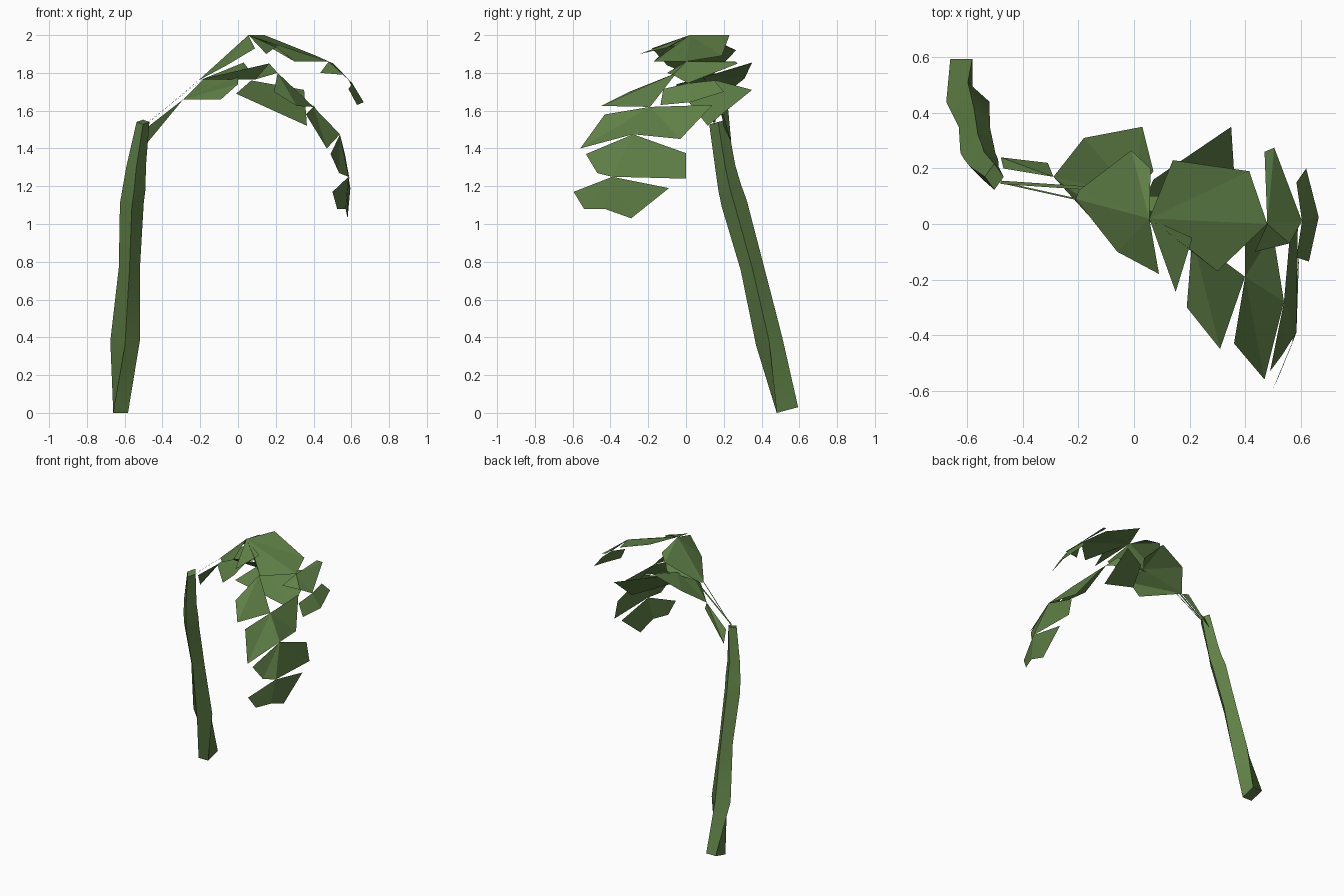
import bpy, bmesh
from math import radians, sin, cos
from mathutils import Vector

if "Cube" in bpy.data.objects:
    bpy.data.objects.remove(bpy.data.objects["Cube"], do_unlink=True)


def make_material(name, colour):
    mat = bpy.data.materials.new(name)
    mat.use_nodes = True
    mat.diffuse_color = colour
    mat.node_tree.nodes["Principled BSDF"].inputs["Base Color"].default_value = colour
    return mat


leaf_green = make_material("leaf green", (0.115, 0.215, 0.062, 1))


def finish(name, bm):
    """Turn a bmesh into a named, coloured object."""
    mesh = bpy.data.meshes.new(name)
    bm.to_mesh(mesh)
    bm.free()
    mesh.materials.append(leaf_green)
    obj = bpy.data.objects.new(name, mesh)
    bpy.context.collection.objects.link(obj)
    return obj


def leaflet(name, hub, *outline):
    """Thin folded blade: a fan of triangles from the hub, facing up."""
    bm = bmesh.new()
    centre = bm.verts.new(hub)
    rim = [bm.verts.new(p) for p in outline]
    for a, b in zip(rim, rim[1:]):
        bm.faces.new((centre, a, b))
    bm.normal_update()
    for face in bm.faces:
        if face.normal.z < 0:
            face.normal_flip()
    return finish(name, bm)


def strand(name, start, end, width):
    """Narrow flat strip between two points."""
    start, end = Vector(start), Vector(end)
    side = (end - start).cross(Vector((0, 0, 1))).normalized() * width / 2
    return leaflet(name, start - side, start + side, end + side, end - side)


def stem(name, rings, tilt):
    """Four-sided stalk lofted through leaning rings."""
    bm = bmesh.new()
    loops = []
    for x, y, z, rx, ry, turn in rings:
        loop = []
        for i in range(4):
            a = radians(turn + 90 * i - 90)
            dy = ry * sin(a)
            loop.append(bm.verts.new((x + rx * cos(a), y + dy, z + tilt * dy)))
        loops.append(loop)
    for low, high in zip(loops, loops[1:]):
        for i in range(4):
            j = (i + 1) % 4
            bm.faces.new((low[i], low[j], high[j], high[i]))
    bm.faces.new(loops[0][::-1])
    bm.faces.new(loops[-1])
    bmesh.ops.recalc_face_normals(bm, faces=bm.faces)
    obj = finish(name, bm)
    bpy.ops.object.select_all(action="DESELECT")
    obj.select_set(True)
    bpy.context.view_layer.objects.active = obj
    bpy.ops.object.shade_smooth_by_angle(angle=radians(35))
    return obj


# Leaning stalk: x, y, z, half width, half depth, turn
stem("stalk", [
    (-.622, .537, .015, .056, .08, -45),
    (-.598, .44, .38, .078, .07, 0),
    (-.575, .35, .77, .056, .06, 0),
    (-.562, .255, 1.11, .063, .066, 0),
    (-.55, .232, 1.19, .061, .06, 0),
    (-.54, .208, 1.3, .052, .052, 0),
    (-.503, .17, 1.54, .034, .047, 0),
], tilt=.27)

# Leaf stalks joining the stalk to both fronds
leaflet("lower_leaf_stalk", (-.48, .24, 1.43), (-.31, .22, 1.64),
        (-.29, .17, 1.66), (-.47, .2, 1.52))
strand("upper_leaf_stalk_back", (-.48, .15, 1.54), (-.18, .13, 1.77), .012)
strand("upper_leaf_stalk_front", (-.48, .15, 1.53), (-.21, .09, 1.76), .006)

# Spine points of the lower frond, from base to tip
low_base, low_rise, low_crown = (-.29, .17, 1.66), (0, .1, 1.78), (.21, -.05, 1.8)
low_bend, low_drop, low_end = (.4, -.19, 1.62), (.54, -.28, 1.475), (.585, -.39, 1.25)

leaflet("lower_first_back", low_rise, low_base, (-.18, .31, 1.77),
        (.03, .35, 1.855), (.07, .19, 1.8))
leaflet("lower_first_front", low_base, (-.09, -.05, 1.66),
        (0, -.05, 1.74), low_rise)
leaflet("lower_ridge", (.165, .02, 1.85), (-.2, .11, 1.765),
        (.09, .1, 1.765), low_crown)
leaflet("lower_second_back", (.365, .115, 1.52), (.35, .35, 1.71),
        (.07, .16, 1.76), (-.01, -.02, 1.69))
leaflet("lower_second_front", low_crown, (.19, -.3, 1.7),
        (.31, -.45, 1.625), low_bend)
leaflet("lower_third_front", low_bend, low_drop, (.47, -.56, 1.4), (.36, -.43, 1.58))
leaflet("lower_third_back", low_bend, low_drop, (.5, -.03, 1.45), (.4, .14, 1.63))
leaflet("lower_fourth", low_drop, (.49, -.53, 1.37), (.535, -.47, 1.27),
        low_end, (.59, 0, 1.24), (.565, 0, 1.375))
leaflet("lower_tip", low_end, (.5, -.595, 1.17), (.525, -.54, 1.08),
        (.57, -.43, 1.08), (.58, -.29, 1.03), (.595, -.09, 1.19))

# Spine points of the upper frond, from base to tip
top_base, top_crown = (-.2, .12, 1.765), (.055, .02, 2)
top_bend, top_end = (.48, 0, 1.86), (.605, .01, 1.745)

leaflet("upper_first_back", top_crown, top_base, (-.01, .265, 1.92), (.06, .2, 1.95))
leaflet("upper_first_front", top_crown, top_base, (-.21, .09, 1.76),
        (-.06, -.1, 1.84), (.09, -.18, 1.93))
leaflet("upper_second_back", top_crown, (.14, .23, 2), (.415, .19, 1.89),
        top_bend, (.3, -.17, 1.86), (.2, -.09, 1.94))
leaflet("upper_second_front", top_crown, (.15, -.245, 1.9), (.21, -.05, 1.945))
leaflet("upper_third_back", top_bend, (.47, .26, 1.86), (.505, .275, 1.85), top_end)
leaflet("upper_third_front", top_bend, top_end, (.56, -.07, 1.79), (.435, -.1, 1.8))
leaflet("upper_tip", top_end, (.585, .15, 1.76), (.62, .2, 1.7),
        (.665, .025, 1.645), (.63, -.135, 1.63), (.585, -.12, 1.715))
